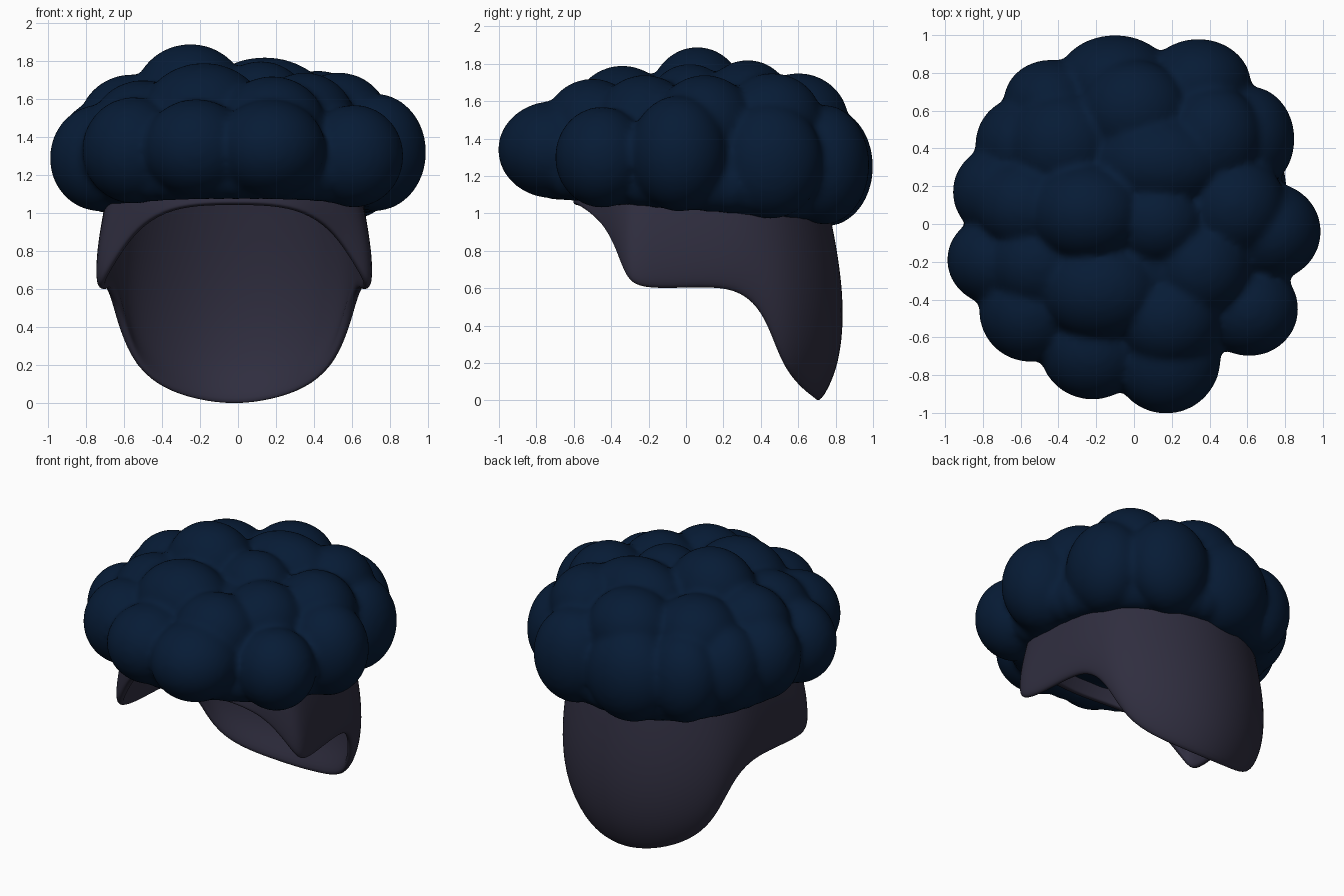
import bpy, bmesh, math
from mathutils import Matrix, Vector


def material(name, rgb):
    m = bpy.data.materials.new(name)
    m.diffuse_color = (*rgb, 1)
    return m


def make_object(name, bm, mat):
    me = bpy.data.meshes.new(name)
    bm.to_mesh(me)
    bm.free()
    for p in me.polygons:
        p.use_smooth = True
    me.materials.append(mat)
    ob = bpy.data.objects.new(name, me)
    bpy.context.collection.objects.link(ob)
    return ob


navy = material("navy", (0.0020, 0.0110, 0.036))
plum_grey = material("plum grey", (0.029, 0.027, 0.050))

# Fluffy crown: x, y, z, then the three radii
outer_puffs = [
    (-0.10, 0.75, 1.25, 0.31, 0.25, 0.32), (0.34, 0.74, 1.26, 0.28, 0.24, 0.32),
    (-0.44, 0.65, 1.27, 0.25, 0.22, 0.30), (0.61, 0.45, 1.28, 0.24, 0.28, 0.31),
    (0.72, -0.04, 1.32, 0.27, 0.26, 0.31), (0.61, -0.45, 1.30, 0.26, 0.25, 0.27),
    (0.17, -0.71, 1.34, 0.29, 0.295, 0.26), (-0.22, -0.66, 1.34, 0.28, 0.27, 0.26),
    (-0.55, -0.46, 1.33, 0.27, 0.27, 0.28), (-0.73, -0.19, 1.29, 0.26, 0.24, 0.28),
    (-0.70, 0.17, 1.31, 0.26, 0.25, 0.29), (-0.60, 0.42, 1.29, 0.24, 0.25, 0.30),
]
upper_puffs = [
    (-0.25, 0.06, 1.60, 0.30, 0.26, 0.29), (0.12, 0.02, 1.54, 0.26, 0.24, 0.26),
    (0.14, 0.33, 1.55, 0.35, 0.25, 0.27), (0.00, 0.60, 1.49, 0.29, 0.27, 0.26),
    (-0.18, -0.34, 1.50, 0.33, 0.28, 0.29), (0.35, -0.22, 1.47, 0.27, 0.27, 0.27),
    (0.53, 0.10, 1.47, 0.27, 0.27, 0.27), (-0.56, 0.10, 1.46, 0.28, 0.25, 0.27),
    (0.42, 0.46, 1.49, 0.26, 0.27, 0.26), (-0.38, 0.42, 1.46, 0.29, 0.28, 0.27),
    (-0.50, -0.20, 1.43, 0.28, 0.26, 0.27), (0.18, -0.50, 1.46, 0.28, 0.26, 0.26),
]

bm = bmesh.new()


def add_puff(x, y, z, rx, ry, rz, detail=4):
    mat = Matrix.Translation((x, y, z)) @ Matrix.Diagonal((rx, ry, rz, 1))
    bmesh.ops.create_icosphere(bm, subdivisions=detail, radius=1, matrix=mat)


add_puff(0, 0, 1.36, 0.75, 0.77, 0.32)
for puff in outer_puffs + upper_puffs:
    add_puff(*puff)
# Tilted hem that joins the puffs along the bottom
for i in range(48):
    a = 2 * math.pi * i / 48
    y = 0.04 + 0.73 * math.sin(a)
    add_puff(0.70 * math.cos(a) - 0.01, y, 1.165 - 0.08 * y, 0.14, 0.14, 0.15, 3)
crown = make_object("puffy_crown", bm, navy)
remesh = crown.modifiers.new("merge", 'REMESH')
remesh.mode = 'VOXEL'
remesh.voxel_size = 0.022
remesh.use_smooth_shade = True
smooth = crown.modifiers.new("soften", 'SMOOTH')
smooth.factor = 0.5
smooth.iterations = 7

# Hollow under the crown, kept inside the band wall
bm = bmesh.new()
bmesh.ops.create_cone(
    bm, cap_ends=True, segments=48, radius1=1, radius2=1, depth=1,
    matrix=Matrix.Translation((-0.02, 0.10, 0.57)) @ Matrix.Diagonal((0.64, 0.64, 1, 1)))
cutter = make_object("hollow_cutter", bm, navy)
cutter.hide_render = True
cutter.hide_viewport = True
hollow = crown.modifiers.new("hollow", 'BOOLEAN')
hollow.operation = 'DIFFERENCE'
hollow.solver = 'EXACT'
hollow.object = cutter

# Close-cropped band: rim x, y, z and upper x, y, from back to front
half = [
    (0.00, 0.73, -0.024, 0.00, 0.73), (0.20, 0.70, 0.00, 0.20, 0.70),
    (0.38, 0.62, 0.06, 0.38, 0.62), (0.52, 0.53, 0.17, 0.50, 0.52),
    (0.59, 0.46, 0.34, 0.57, 0.43), (0.63, 0.39, 0.49, 0.62, 0.33),
    (0.67, 0.27, 0.59, 0.645, 0.24), (0.69, 0.08, 0.60, 0.65, 0.08),
    (0.71, -0.15, 0.59, 0.645, -0.10), (0.73, -0.30, 0.61, 0.63, -0.25),
    (0.66, -0.345, 0.70, 0.60, -0.32), (0.585, -0.385, 0.82, 0.54, -0.39),
    (0.49, -0.45, 0.94, 0.46, -0.45), (0.34, -0.55, 1.025, 0.33, -0.50),
    (0.15, -0.60, 1.05, 0.15, -0.54), (0.00, -0.61, 1.05, 0.00, -0.55),
]
columns = half + [(-a, b, c, -d, e) for a, b, c, d, e in half[-2:0:-1]]
ROWS, TOP = 8, 1.22

bm = bmesh.new()
grid = []
for rx, ry, rz, tx, ty in columns:
    low, high = Vector((rx, ry, rz)), Vector((tx, ty, TOP))
    out = Vector((tx, ty - 0.1, 0)).normalized()
    bulge = 0.08 * (TOP - rz) ** 2
    column = []
    for r in range(ROWS + 1):
        t = r / ROWS
        p = low.lerp(high, t) + out * bulge * math.sin(math.pi * t ** 0.72)
        column.append(bm.verts.new((p.x - 0.02, p.y, p.z)))
    grid.append(column)
for c in range(len(grid)):
    a, b = grid[c], grid[(c + 1) % len(grid)]
    for r in range(ROWS):
        bm.faces.new((a[r], a[r + 1], b[r + 1], b[r]))
band = make_object("cropped_band", bm, plum_grey)
shell = band.modifiers.new("thickness", 'SOLIDIFY')
shell.thickness = 0.05
shell.offset = -1
sub = band.modifiers.new("round", 'SUBSURF')
sub.levels = sub.render_levels = 2
